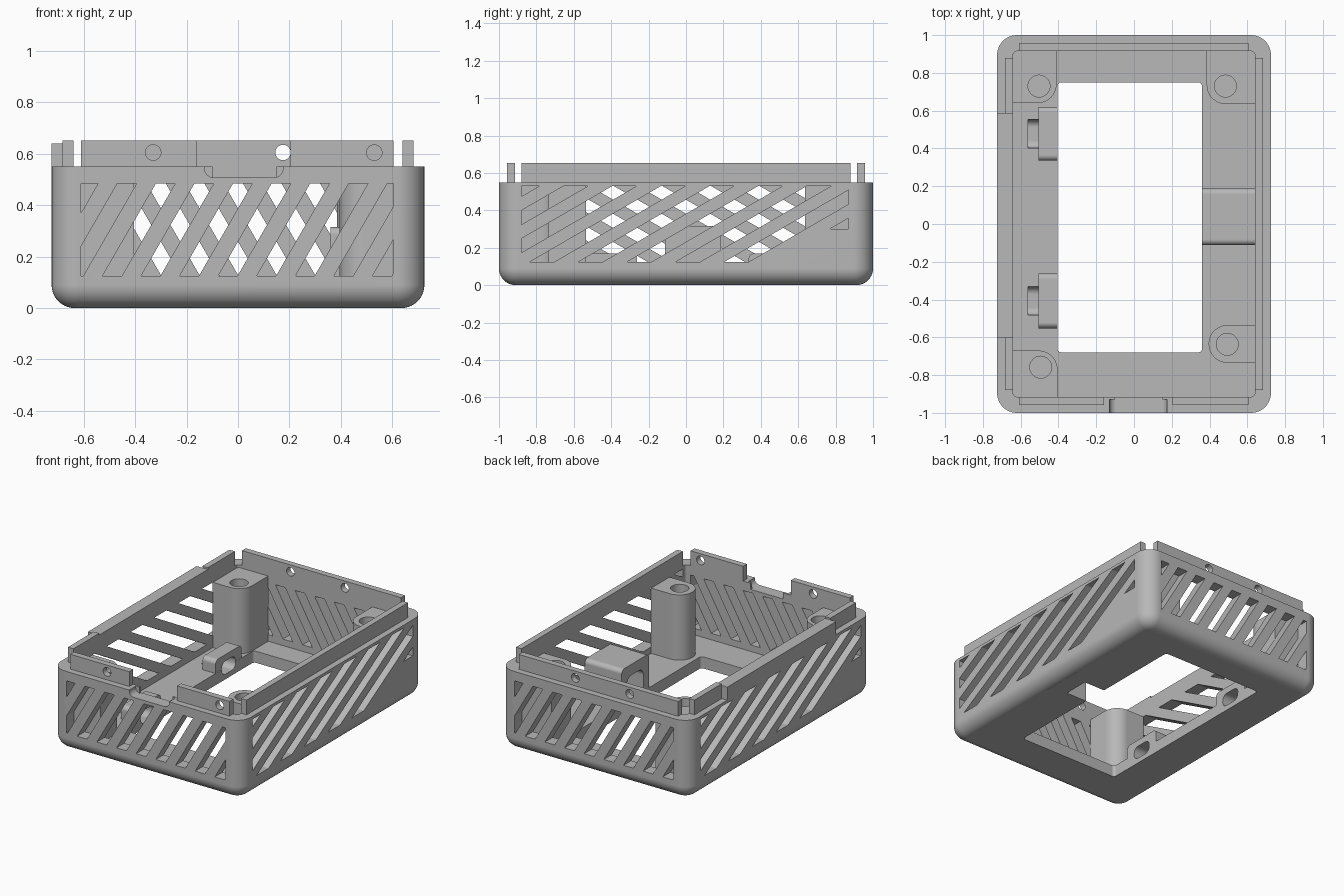
import bpy, bmesh, math
from mathutils import Vector

cube = bpy.data.objects.get("Cube")
if cube:
    bpy.data.objects.remove(cube, do_unlink=True)

mat = bpy.data.materials.new("plain_grey")
mat.use_nodes = True
GREY = (0.48, 0.48, 0.48, 1)
mat.diffuse_color = GREY
mat.node_tree.nodes["Principled BSDF"].inputs["Base Color"].default_value = GREY

HX, HY, TOP, WALL, FLOOR = 0.725, 1.0, 0.55, 0.085, 0.08
IX, IY = HX - WALL, HY - WALL


# ---------- helpers ----------
def rect(x0, x1, y0, y1):
    return [(x0, y0), (x1, y0), (x1, y1), (x0, y1)]


def rounded(x0, x1, y0, y1, radii, n=10):
    """Rectangle with a radius per corner: low-low, high-low, high-high, low-high."""
    if not isinstance(radii, (list, tuple)):
        radii = [radii] * 4
    pts = []
    for i, ((cx, cy), r) in enumerate(zip(rect(x0, x1, y0, y1), radii)):
        if r == 0:
            pts.append((cx, cy))
            continue
        ox = cx + r * (1 if i in (0, 3) else -1)
        oy = cy + r * (1 if i < 2 else -1)
        for k in range(n + 1):
            a = math.pi * (1 + i / 2) + math.pi / 2 * k / n
            pts.append((ox + r * math.cos(a), oy + r * math.sin(a)))
    return pts


def circle(cx, cy, r, n=32):
    return [(cx + r * math.cos(2 * math.pi * k / n), cy + r * math.sin(2 * math.pi * k / n))
            for k in range(n)]


def clip(poly, axis, limit, keep):
    """Cut a polygon by an axis-aligned line; keep is +1 (above) or -1 (below)."""
    out = []
    for p, q in zip(poly, poly[1:] + poly[:1]):
        dp, dq = keep * (p[axis] - limit), keep * (q[axis] - limit)
        if dp >= 0:
            out.append(p)
        if dp * dq < 0:
            t = dp / (dp - dq)
            out.append((p[0] + t * (q[0] - p[0]), p[1] + t * (q[1] - p[1])))
    return out


def loft(bm, rings):
    loops = [[bm.verts.new(p) for p in ring] for ring in rings]
    for a, b in zip(loops, loops[1:]):
        for i in range(len(a)):
            j = (i + 1) % len(a)
            bm.faces.new((a[i], a[j], b[j], b[i]))
    bm.faces.new(loops[0][::-1])
    bm.faces.new(loops[-1])


def prism(bm, pts, axis, lo, hi):
    place = {"x": lambda u, v, w: (w, u, v),
             "y": lambda u, v, w: (u, w, v),
             "z": lambda u, v, w: (u, v, w)}[axis]
    loft(bm, [[place(u, v, w) for u, v in pts] for w in (lo, hi)])


def make(name, bm):
    bmesh.ops.recalc_face_normals(bm, faces=bm.faces)
    me = bpy.data.meshes.new(name)
    bm.to_mesh(me)
    bm.free()
    me.materials.append(mat)
    ob = bpy.data.objects.new(name, me)
    bpy.context.collection.objects.link(ob)
    return ob


def solid(name, *prisms):
    bm = bmesh.new()
    for p in prisms:
        prism(bm, *p)
    return make(name, bm)


def carve(ob, *prisms):
    """Subtract prisms (not touching each other) from an object."""
    cutter = solid("cutter", *prisms)
    mod = ob.modifiers.new("cut", "BOOLEAN")
    mod.operation, mod.solver, mod.object = "DIFFERENCE", "EXACT", cutter
    bpy.context.view_layer.update()
    me = bpy.data.meshes.new_from_object(ob.evaluated_get(bpy.context.evaluated_depsgraph_get()))
    ob.modifiers.clear()
    ob.data = me
    bpy.data.objects.remove(cutter, do_unlink=True)


def finish(ob):
    ob.data.shade_smooth()
    ob.data.set_sharp_from_angle(angle=math.radians(30))
    wn = ob.modifiers.new("flat_normals", "WEIGHTED_NORMAL")
    wn.keep_sharp = True


# ---------- case shell with rounded base ----------
bm = bmesh.new()
rings, R, B = [], 0.105, 0.09
for k in range(11):
    a = math.pi / 2 * k / 10
    d, z = B * (1 - math.sin(a)), B * (1 - math.cos(a))
    rings.append([(x, y, z) for x, y in rounded(-HX + d, HX - d, -HY + d, HY - d, R - d)])
rings.append([(x, y, TOP) for x, y in rounded(-HX, HX, -HY, HY, R)])
loft(bm, rings)
shell = make("case_shell", bm)
carve(shell, (rounded(-IX, IX, -IY, IY, 0.02, 4), "z", FLOOR, 1))
carve(shell, (rounded(-0.405, 0.36, -0.68, 0.75, 0.02, 4), "z", -1, 0.3))


# ---------- slanted vent slots ----------
def slots(first, count, pitch, lean, u0, u1, z0, z1, short=None):
    out = []
    for k in range(count):
        u, w = first + pitch * k, pitch / 2
        p = [(u, z0), (u + w, z0), (u + w + lean, z1), (u + lean, z1)]
        p = clip(clip(p, 0, u0, 1), 0, u1, -1)
        if k == short:
            p = clip(p, 1, 0.30, 1)
        out.append(p)
    return out


end_slots = slots(-0.827, 10, 0.15, 0.208, -0.61, 0.605, 0.125, 0.485)
side_slots = slots(-1.614, 9, 0.26, 0.70, -0.88, 0.87, 0.125, 0.53, short=8)
for s in (1, -1):
    carve(shell, *[([(s * u, v) for u, v in p], "y", -s * (IY - 0.03), -s * 1.1) for p in end_slots])
    carve(shell, *[([(s * u, v) for u, v in p], "x", s * (IX - 0.03), s * 0.9) for p in side_slots])

# port notch in the front wall
carve(shell, (rounded(-0.13, 0.175, 0.508, 0.7, (0.035, 0.035, 0, 0)), "y", -1.1, -0.93))
carve(shell, (rect(-0.10, 0.15, 0.508, 0.7), "y", -0.95, -0.88))

# ---------- rim lips ----------
LZ, LIP = 0.652, 0.042
front = solid("front_lip", (rect(-0.61, -0.16, TOP - 0.01, LZ), "y", -IY - LIP, -IY),
              (rect(0.205, 0.605, TOP - 0.01, LZ), "y", -IY - LIP, -IY))
carve(front, *[(circle(x, 0.605, 0.03), "y", -1.1, -0.8) for x in (-0.33, 0.53)])
back = solid("back_lip", (rect(-0.61, 0.605, TOP - 0.01, LZ), "y", IY, IY + LIP))
carve(back, *[(circle(x, 0.605, 0.03), "y", 0.8, 1.1) for x in (-0.24, 0.175)])
left = solid("left_lip", (rect(-0.88, 0.88, TOP - 0.01, LZ), "x", IX, IX + LIP))
right = solid("right_lip", *[(rect(a, b, TOP - 0.01, LZ), "x", -IX - LIP, -IX)
                             for a, b in ((-0.88, -0.6), (0.585, 0.88))])
raised = solid("right_raised_wall", (rect(-0.6, 0.585, TOP - 0.01, 0.64), "x", -HX, -IX))
parts = [shell, front, back, left, right, raised]

# ---------- screw posts ----------
E = 0.003
posts = {
    "back_right_post": (rounded(-IX - E, -0.41, 0.64, IY + E, (0, 0.1, 0, 0)), -0.503, 0.73),
    "back_left_post": (rounded(0.385, IX + E, 0.635, IY + E, (0.1, 0, 0, 0)), 0.484, 0.73),
    "front_left_post": (rounded(0.395, IX + E, -0.735, -0.535, (0.0999, 0, 0, 0.0999)), 0.494, -0.637),
    "front_right_post": (rounded(-IX - E, -0.405, -IY - E, -0.67, (0, 0, 0.1, 0)), -0.494, -0.758),
}
for name, (outline, cx, cy) in posts.items():
    post = solid(name, (outline, "z", FLOOR - 0.01, 0.53))
    carve(post, (circle(cx, cy, 0.058), "z", 0.2, 0.8))
    parts.append(post)

# ---------- housing on the left of the floor, hollow underneath ----------
housing = solid("side_housing", (rounded(-0.112, 0.188, 0.0, 0.315, (0, 0, 0.03, 0.03)), "x", 0.36, IX + E))
pocket = (rounded(-0.05, 0.13, -0.1, 0.24, 0.05), "x", 0.3, 0.52)
carve(housing, pocket)
carve(shell, (rect(-0.11, 0.186, -0.1, 0.2), "x", 0.3, 0.6))
parts.append(housing)

# ---------- tunnel clips on the right of the floor ----------
for name, y0, y1 in (("front_clip", -0.552, -0.262), ("back_clip", 0.335, 0.62)):
    clip_block = solid(name, (rounded(y0, y1, FLOOR - 0.04, 0.17, (0, 0, 0.03, 0.03)), "x", -0.505, -0.406))
    mid = (y0 + y1) / 2
    tunnel = (rounded(mid - 0.075, mid + 0.075, 0.035, 0.125, 0.04), "x", -0.56, -0.3)
    carve(clip_block, tunnel)
    carve(shell, tunnel)
    parts.append(clip_block)

for ob in parts:
    finish(ob)
